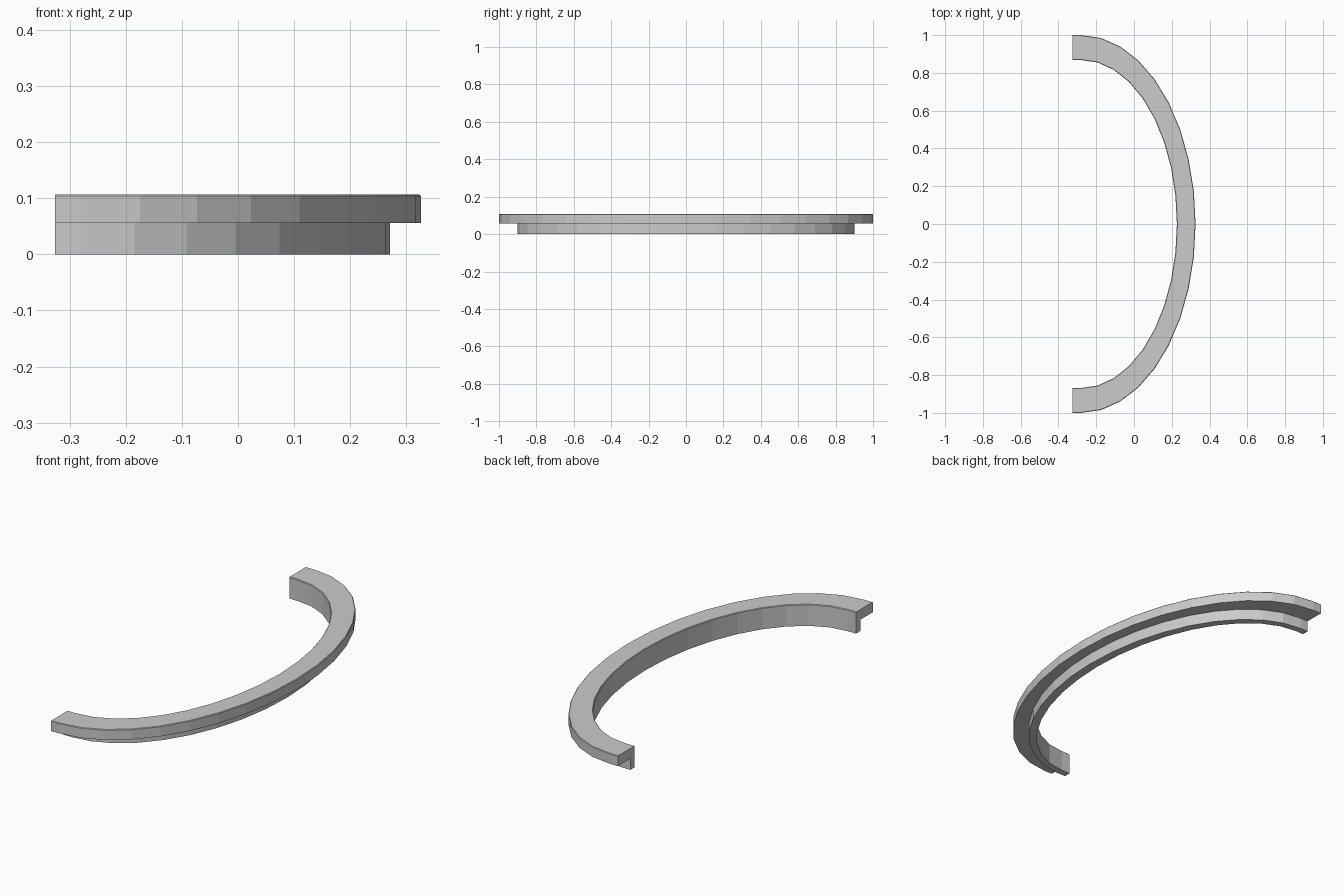
import bpy, bmesh, math

if "Cube" in bpy.data.objects:
    bpy.data.objects.remove(bpy.data.objects["Cube"])

CX, END_X = -0.28, -0.326      # ellipse centre and the cut plane of both ends
STEPS = 18                     # facets along the half ellipse
B = 0.003                      # tiny edge chamfer

# L-shaped section: (radius along x, radius along y, z)
INNER, LIP, OUTER = (0.507, 0.868), (0.551, 0.902), (0.606, 1.0)
Z_STEP, Z_TOP = 0.056, 0.107
section = [
    (*INNER, 0), (*LIP, 0), (*LIP, Z_STEP), (*OUTER, Z_STEP),
    (*OUTER, Z_TOP - B), (OUTER[0] - B, OUTER[1] - B, Z_TOP),
    (INNER[0] + B, INNER[1] + B, Z_TOP), (*INNER, Z_TOP - B),
]

# Sweep the section along the arch, with a short straight run at each end
bm = bmesh.new()


def ring(angle, x_fixed=None):
    c, s = math.cos(angle), math.sin(angle)
    return [bm.verts.new((CX + rx * c if x_fixed is None else x_fixed, ry * s, z))
            for rx, ry, z in section]


rings = [ring(-math.pi / 2, END_X)]
rings += [ring(-math.pi / 2 + math.pi * i / STEPS) for i in range(STEPS + 1)]
rings.append(ring(math.pi / 2, END_X))

n = len(section)
for a, b in zip(rings, rings[1:]):
    for i in range(n):
        j = (i + 1) % n
        bm.faces.new((a[i], a[j], b[j], b[i]))

# Flat end caps
bm.faces.new(rings[0])
bm.faces.new(rings[-1])
bmesh.ops.recalc_face_normals(bm, faces=bm.faces[:])

mesh = bpy.data.meshes.new("half_ring_trim")
bm.to_mesh(mesh)
bm.free()
trim = bpy.data.objects.new("half_ring_trim", mesh)
bpy.context.collection.objects.link(trim)
